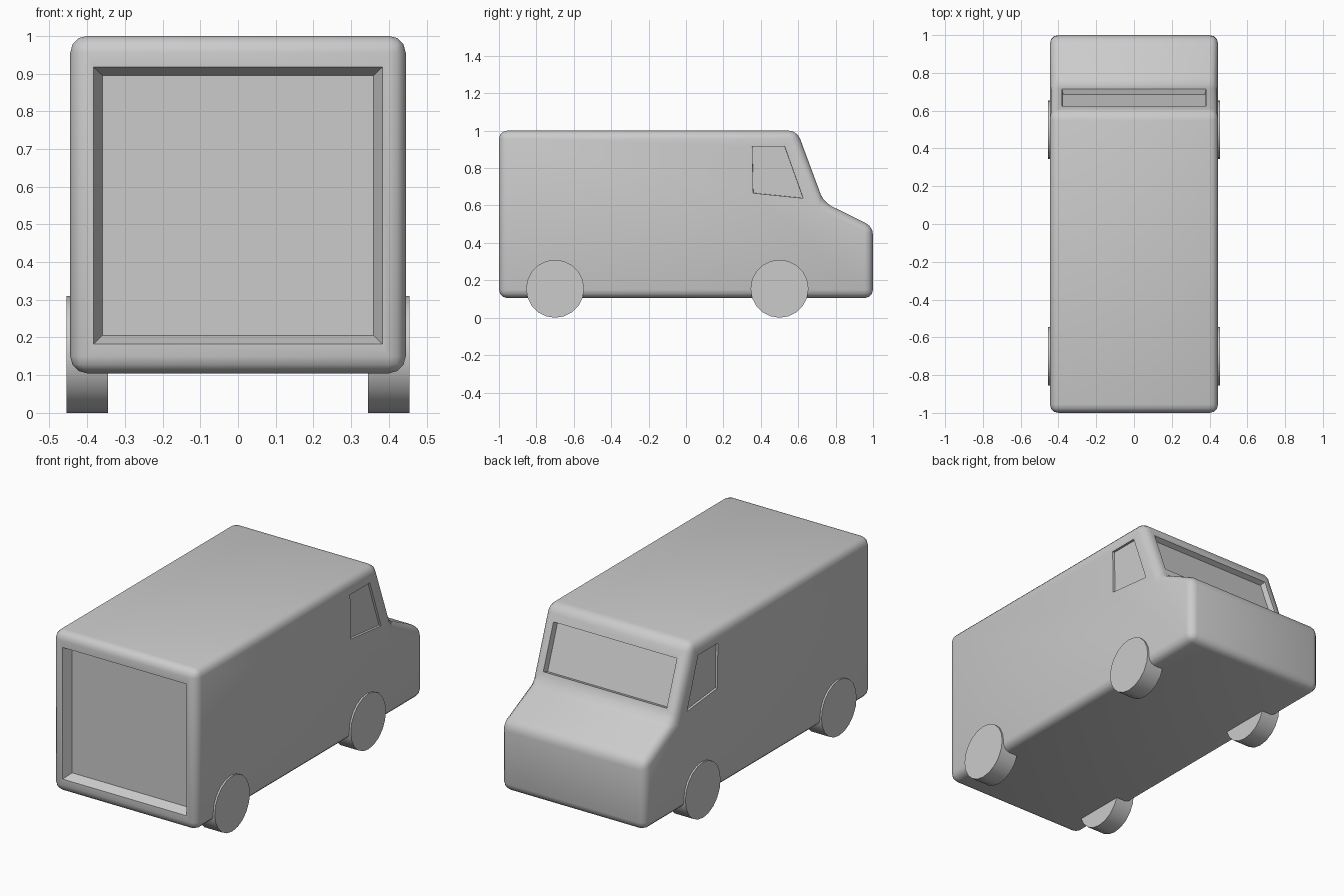
import bpy, bmesh, math
from mathutils import Vector, Matrix

if "Cube" in bpy.data.objects:
    bpy.data.objects.remove(bpy.data.objects["Cube"])


def mesh_object(name, bm):
    bmesh.ops.recalc_face_normals(bm, faces=bm.faces[:])
    me = bpy.data.meshes.new(name)
    bm.to_mesh(me)
    bm.free()
    ob = bpy.data.objects.new(name, me)
    bpy.context.collection.objects.link(ob)
    return ob


def select(ob):
    bpy.ops.object.select_all(action='DESELECT')
    ob.select_set(True)
    bpy.context.view_layer.objects.active = ob


def recess(body, name, corners, out, flare):
    """Cut a flared pocket whose floor has the given corners."""
    corners = [Vector(c) for c in corners]
    mid = sum(corners, Vector()) / len(corners)
    bm = bmesh.new()
    for c in corners:
        bm.verts.new(c)
        bm.verts.new(mid + (c - mid) * flare + Vector(out))
    bmesh.ops.convex_hull(bm, input=bm.verts[:])
    bmesh.ops.dissolve_limit(bm, angle_limit=0.01, verts=bm.verts[:], edges=bm.edges[:])
    cutter = mesh_object(name, bm)
    cutter.hide_render = True
    mod = body.modifiers.new(name, 'BOOLEAN')
    mod.operation = 'DIFFERENCE'
    mod.solver = 'EXACT'
    mod.object = cutter
    select(body)
    bpy.ops.object.modifier_apply(modifier=mod.name)
    bpy.data.objects.remove(cutter)


# Body: side profile extruded across the width, all edges rounded
W = 0.445
profile = [(-1, 0.105), (1, 0.105), (1, 0.487), (0.736, 0.617), (0.594, 1.0), (-1, 1.0)]
bm = bmesh.new()
face = bm.faces.new([bm.verts.new((-W, y, z)) for y, z in profile])
ext = bmesh.ops.extrude_face_region(bm, geom=[face])
bmesh.ops.translate(bm, vec=(2 * W, 0, 0),
                    verts=[v for v in ext['geom'] if isinstance(v, bmesh.types.BMVert)])
bmesh.ops.recalc_face_normals(bm, faces=bm.faces[:])
bmesh.ops.bevel(bm, geom=bm.edges[:], offset=0.045, offset_type='OFFSET',
                segments=3, profile=0.5, affect='EDGES', clamp_overlap=True)
body = mesh_object("van_body", bm)

# Rear door panel
recess(body, "rear_door_cutter",
       [(x, -0.95, z) for x in (-0.36, 0.36) for z in (0.205, 0.895)], (0, -0.1, 0), 1.13)

# Windscreen
recess(body, "windscreen_cutter",
       [(x, y, z) for x in (-0.375, 0.375) for y, z in ((0.685, 0.665), (0.597, 0.905))],
       (0, 0.07, 0.026), 1.04)

# Side windows
outline = [(0.355, 0.915), (0.527, 0.915), (0.625, 0.64), (0.36, 0.667)]
for s in (-1, 1):
    recess(body, "side_window_cutter", [(s * (W - 0.012), y, z) for y, z in outline],
           (s * 0.03, 0, 0), 1.02)

select(body)
bpy.ops.object.shade_smooth_by_angle(angle=math.radians(38))

# Wheels
for y, end in ((-0.7, "rear"), (0.5, "cab")):
    for s, side in ((-1, "left"), (1, "right")):
        bm = bmesh.new()
        bmesh.ops.create_cone(bm, cap_ends=True, segments=20, radius1=0.155, radius2=0.155,
                              depth=0.11,
                              matrix=Matrix.Translation((s * 0.4, y, 0.155))
                              @ Matrix.Rotation(math.pi / 2, 4, 'Y'))
        wheel = mesh_object(f"{end}_{side}_wheel", bm)
        select(wheel)
        bpy.ops.object.shade_smooth_by_angle(angle=math.radians(38))
